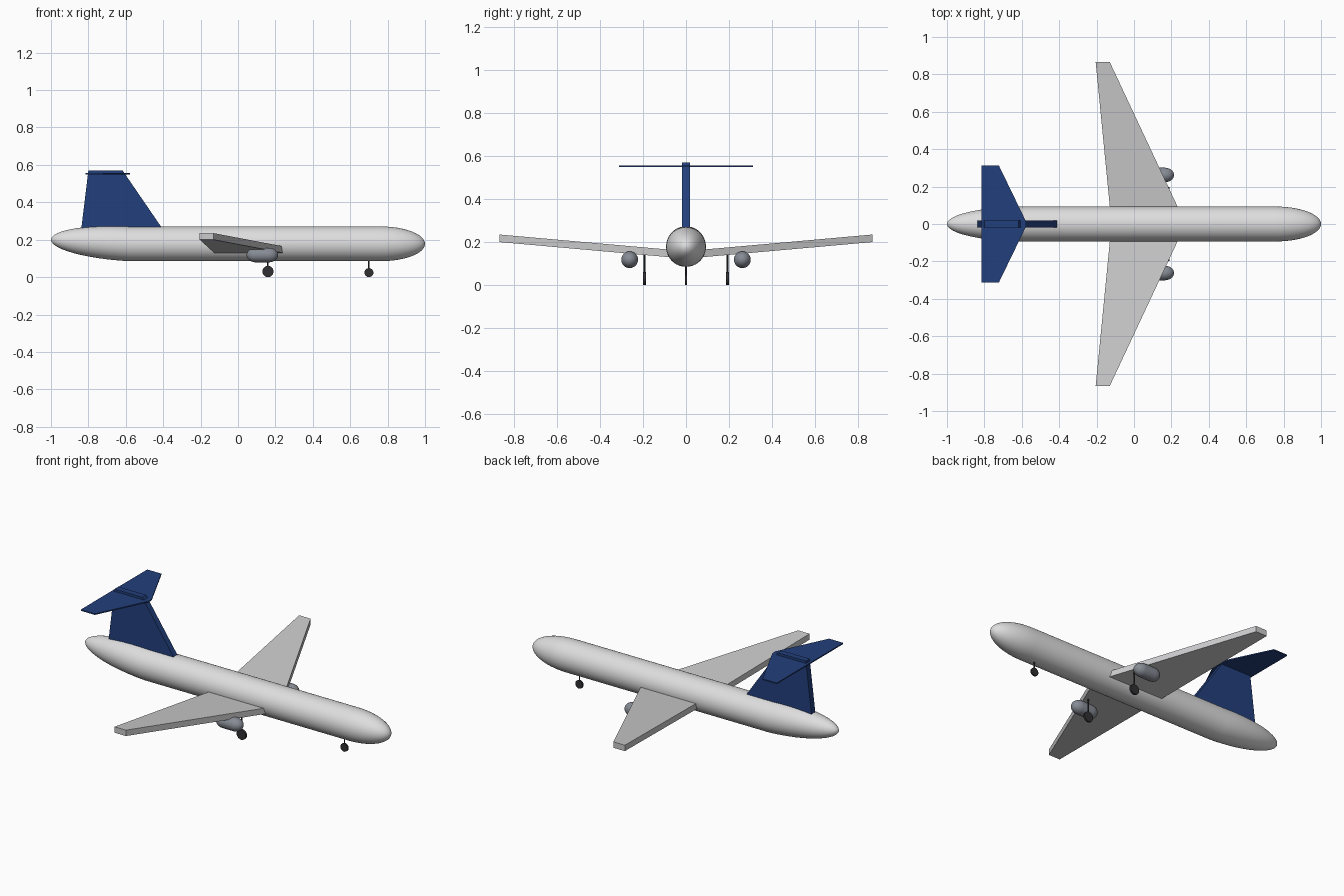
import bpy, bmesh, math
from mathutils import Matrix, Vector

cube = bpy.data.objects.get("Cube")
if cube:
    bpy.data.objects.remove(cube, do_unlink=True)


def material(name, rgb):
    m = bpy.data.materials.new(name)
    m.use_nodes = True
    m.diffuse_color = (*rgb, 1)
    m.node_tree.nodes["Principled BSDF"].inputs["Base Color"].default_value = (*rgb, 1)
    return m


WHITE = material("white paint", (0.73, 0.73, 0.74))
WING = material("wing grey", (0.6, 0.6, 0.61))
BLUE = material("tail blue", (0.016, 0.05, 0.2))
ENGINE = material("engine grey", (0.24, 0.26, 0.3))
RUBBER = material("dark rubber", (0.03, 0.03, 0.033))


def finish(name, bm, mat, smooth=False):
    bmesh.ops.recalc_face_normals(bm, faces=bm.faces)
    me = bpy.data.meshes.new(name)
    bm.to_mesh(me)
    bm.free()
    me.materials.append(mat)
    ob = bpy.data.objects.new(name, me)
    bpy.context.collection.objects.link(ob)
    if smooth:
        bpy.ops.object.select_all(action='DESELECT')
        ob.select_set(True)
        bpy.context.view_layer.objects.active = ob
        bpy.ops.object.shade_smooth_by_angle(angle=math.radians(40))
    return ob


def loft(name, rings, mat, smooth=False):
    """Skin a list of point rings and cap both ends."""
    bm = bmesh.new()
    rows = [[bm.verts.new(p) for p in ring] for ring in rings]
    n = len(rows[0])
    for a, b in zip(rows, rows[1:]):
        for i in range(n):
            j = (i + 1) % n
            bm.faces.new((a[i], a[j], b[j], b[i]))
    bm.faces.new(rows[0])
    bm.faces.new(rows[-1])
    return finish(name, bm, mat, smooth)


def pod(name, centre, radius, tail, nose, tail_cap, nose_cap, mat, lift=0, sides=32):
    """Round body along x with elliptical caps; lift raises the tail tip."""
    _, cy, cz = centre
    steps = 12
    stations = []
    for i in range(steps + 1):
        a = max(0.02, math.pi / 2 * i / steps)
        t = math.cos(a)
        stations.append((tail + tail_cap * (1 - t), radius * math.sin(a), lift * t))
    for i in range(steps, -1, -1):
        a = max(0.02, math.pi / 2 * i / steps)
        stations.append((nose - nose_cap * (1 - math.cos(a)), radius * math.sin(a), 0))
    rings = []
    for x, r, dz in stations:
        rings.append([(x, cy + r * math.cos(k * math.tau / sides),
                       cz + dz + r * math.sin(k * math.tau / sides)) for k in range(sides)])
    return loft(name, rings, mat, True)


def disc(name, centre, radius, width, mat):
    bm = bmesh.new()
    m = Matrix.Translation(centre) @ Matrix.Rotation(math.pi / 2, 4, 'X')
    bmesh.ops.create_cone(bm, cap_ends=True, segments=24, radius1=radius,
                          radius2=radius, depth=width, matrix=m)
    return finish(name, bm, mat, True)


def strut(name, x, y, bottom, top):
    bm = bmesh.new()
    m = Matrix.Translation((x, y, (bottom + top) / 2))
    bmesh.ops.create_cone(bm, cap_ends=True, segments=10, radius1=0.004,
                          radius2=0.004, depth=top - bottom, matrix=m)
    return finish(name, bm, RUBBER, True)


# Fuselage
pod("fuselage", (0, 0, 0.178), 0.093, -1, 1, 0.42, 0.24, WHITE, lift=0.022, sides=48)

# Tail fin: side outline given thickness
outline = [(-0.845, 0.2), (-0.36, 0.2), (-0.41, 0.268), (-0.617, 0.57), (-0.8, 0.57)]
loft("tail_fin", [[(x, y, z) for x, z in outline] for y in (-0.018, 0.018)], BLUE)

# Tailplane across the top of the fin
plan = [(-0.815, -0.312), (-0.722, -0.312), (-0.578, -0.015),
        (-0.578, 0.015), (-0.722, 0.312), (-0.815, 0.312)]
loft("tailplane", [[(x, y, z) for x, y in plan] for z in (0.549, 0.556)], BLUE)


def wing_section(y, te, le, low, high):
    return [(te, y, low), (le, y, low), (le, y, high), (te, y, high)]


# Wings, engines and main gear on both sides
for side, s in (("left", 1), ("right", -1)):
    loft(side + "_wing", [wing_section(s * 0.08, -0.128, 0.239, 0.13, 0.165),
                          wing_section(s * 0.867, -0.205, -0.13, 0.2, 0.235)], WING)
    pod(side + "_engine", (0, s * 0.262, 0.118), 0.039, 0.046, 0.214,
        0.05, 0.05, ENGINE)
    strut(side + "_main_strut", 0.16, s * 0.193, 0.03, 0.145)
    disc(side + "_main_wheel", (0.16, s * 0.193, 0.03), 0.03, 0.012, RUBBER)

# Nose gear
strut("nose_strut", 0.7, 0, 0.024, 0.11)
disc("nose_wheel", (0.7, 0, 0.024), 0.024, 0.01, RUBBER)
